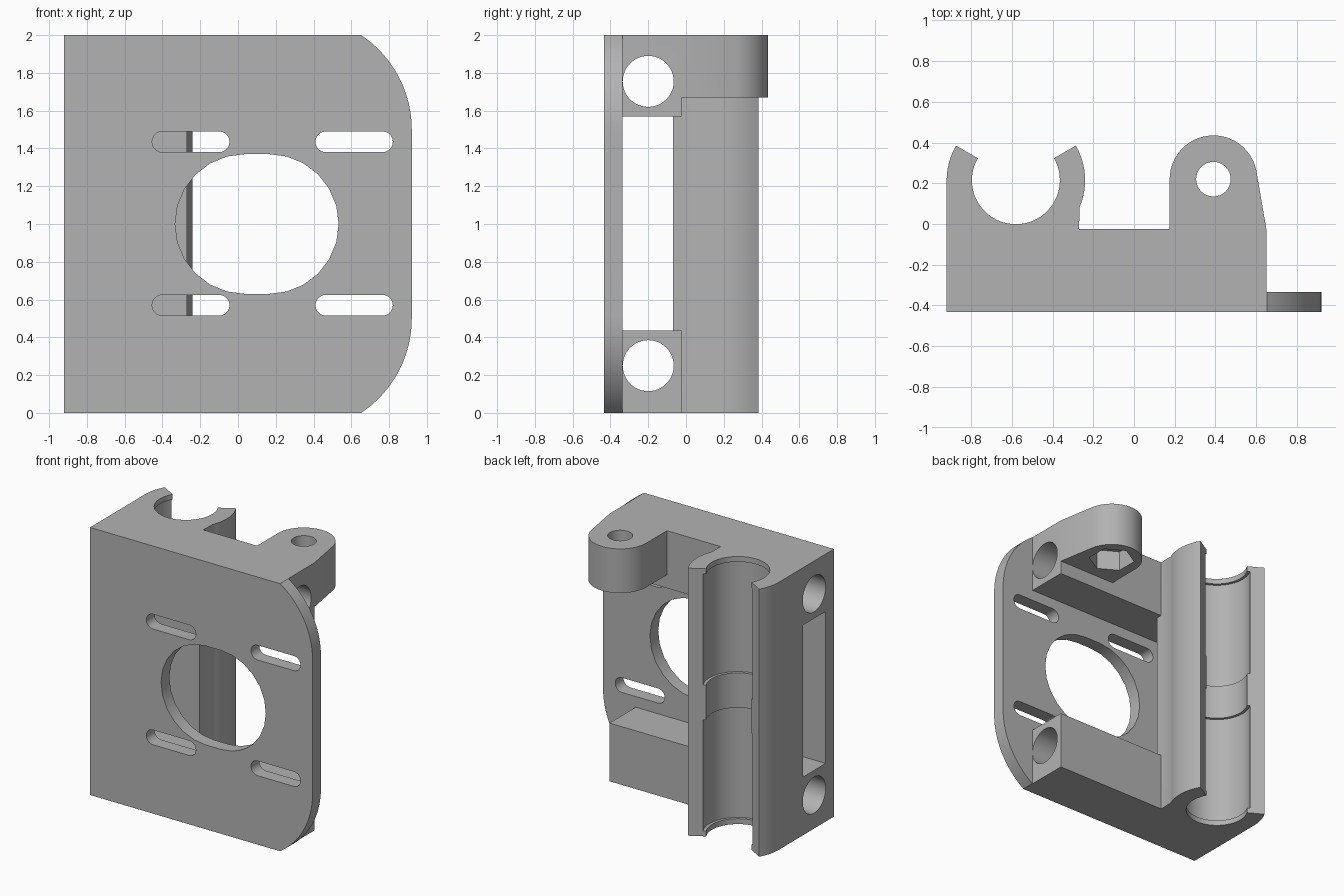
import bpy, bmesh
from math import sin, cos, radians

if "Cube" in bpy.data.objects:
    bpy.data.objects.remove(bpy.data.objects["Cube"])

grey = bpy.data.materials.new("light_grey")
grey.use_nodes = True
grey.diffuse_color = (0.45, 0.45, 0.45, 1)
grey.node_tree.nodes["Principled BSDF"].inputs["Base Color"].default_value = (0.45, 0.45, 0.45, 1)


def arc(cx, cy, r, start, end, n):
    angles = [radians(start + (end - start) * i / n) for i in range(n + 1)]
    return [(cx + r * cos(a), cy + r * sin(a)) for a in angles]


def oval(cx, cy, half, r, n):
    return arc(cx + half, cy, r, -90, 90, n) + arc(cx - half, cy, r, 90, 270, n)


def rect(a0, b0, a1, b1):
    return [(a0, b0), (a1, b0), (a1, b1), (a0, b1)]


def prism(name, outline, axis, lo, hi):
    """Extrude an outline along an axis; the outline uses the two other axes in order."""
    place = {"x": lambda a, b, d: (d, a, b),
             "y": lambda a, b, d: (a, d, b),
             "z": lambda a, b, d: (a, b, d)}[axis]
    bm = bmesh.new()
    rings = [[bm.verts.new(place(a, b, d)) for a, b in outline] for d in (lo, hi)]
    bm.faces.new(rings[0])
    bm.faces.new(rings[1])
    n = len(outline)
    for i in range(n):
        j = (i + 1) % n
        bm.faces.new((rings[0][i], rings[0][j], rings[1][j], rings[1][i]))
    bmesh.ops.recalc_face_normals(bm, faces=bm.faces)
    mesh = bpy.data.meshes.new(name)
    bm.to_mesh(mesh)
    bm.free()
    obj = bpy.data.objects.new(name, mesh)
    bpy.context.collection.objects.link(obj)
    mesh.materials.append(grey)
    return obj


FRONT, PLATE, BACK = -0.433, -0.335, -0.025
CLIP = (-0.58, 0.215)
LUG = (0.39, 0.22)

# Main body: plate, blocks, bearing clip and nut lug share one plan outline
plan = [(-0.92, FRONT), (0.92, FRONT), (0.92, PLATE), (0.65, PLATE), (0.65, BACK)]
plan += arc(*LUG, 0.215, 12, 180, 24)
plan += [(0.175, BACK), (-0.27, BACK)]
plan += arc(*CLIP, 0.34, -23, 30, 10) + [CLIP] + arc(*CLIP, 0.34, 150, 180, 6)
body = prism("motor_bracket", plan, "z", 0, 2)

cutters = []


def cut(*args):
    obj = prism(*args)
    obj.hide_render = True
    cutters.append(obj)


# Space between the upper and lower blocks, and below the lug
cut("window_cutter", rect(PLATE, 0.435, -0.07, 1.57), "x", -1.1, 1.1)
cut("gap_cutter", rect(-0.2, 0.435, 0.0, 1.57), "x", -0.27, 1.1)
cut("lug_cutter", rect(0.1, BACK, 1.1, 0.6), "z", -0.1, 1.67)

# Rounded plate corners
for top in (True, False):
    corner = arc(0.32, 1.5, 0.6, 0, 56.4, 16) + [(0.66, 2.1), (1.1, 2.1), (1.1, 1.5)]
    if not top:
        corner = [(x, 2 - z) for x, z in corner]
    cut("corner_cutter", corner, "y", -0.6, -0.2)

# Motor opening and adjustment slots
cut("opening_cutter", oval(0.1, 1, 0.063, 0.37, 12), "y", -0.6, -0.3)
for x in (-0.25, 0.615):
    for z in (0.57, 1.435):
        cut("slot_cutter", oval(x, z, 0.15, 0.055, 10), "y", -0.6, -0.3)

# Horizontal rod holes
for z in (0.25, 1.755):
    cut("rod_cutter", arc(-0.2, z, 0.135, 0, 352.5, 47), "x", -1.1, 1.1)

# Bearing bore with retaining ridges at the ends and middle
cut("bore_cutter", arc(*CLIP, 0.216, 0, 354, 59), "z", -0.1, 2.1)
for lo, hi in ((0.04, 0.87), (1.13, 1.96)):
    cut("bearing_cutter", arc(*CLIP, 0.237, 0, 354, 59), "z", lo, hi)

# Lug screw hole and hexagonal nut pocket
cut("screw_cutter", arc(*LUG, 0.085, 0, 348.75, 31), "z", 1.5, 2.1)
cut("nut_cutter", arc(*LUG, 0.16, 30, 330, 5), "z", 1.5, 1.82)

bpy.ops.object.select_all(action="DESELECT")
bpy.context.view_layer.objects.active = body
body.select_set(True)
for cutter in cutters:
    mod = body.modifiers.new("cut", "BOOLEAN")
    mod.operation = "DIFFERENCE"
    mod.solver = "EXACT"
    mod.object = cutter
    bpy.ops.object.modifier_apply(modifier=mod.name)
    bpy.data.objects.remove(cutter)

bpy.ops.object.shade_smooth_by_angle(angle=radians(25))
